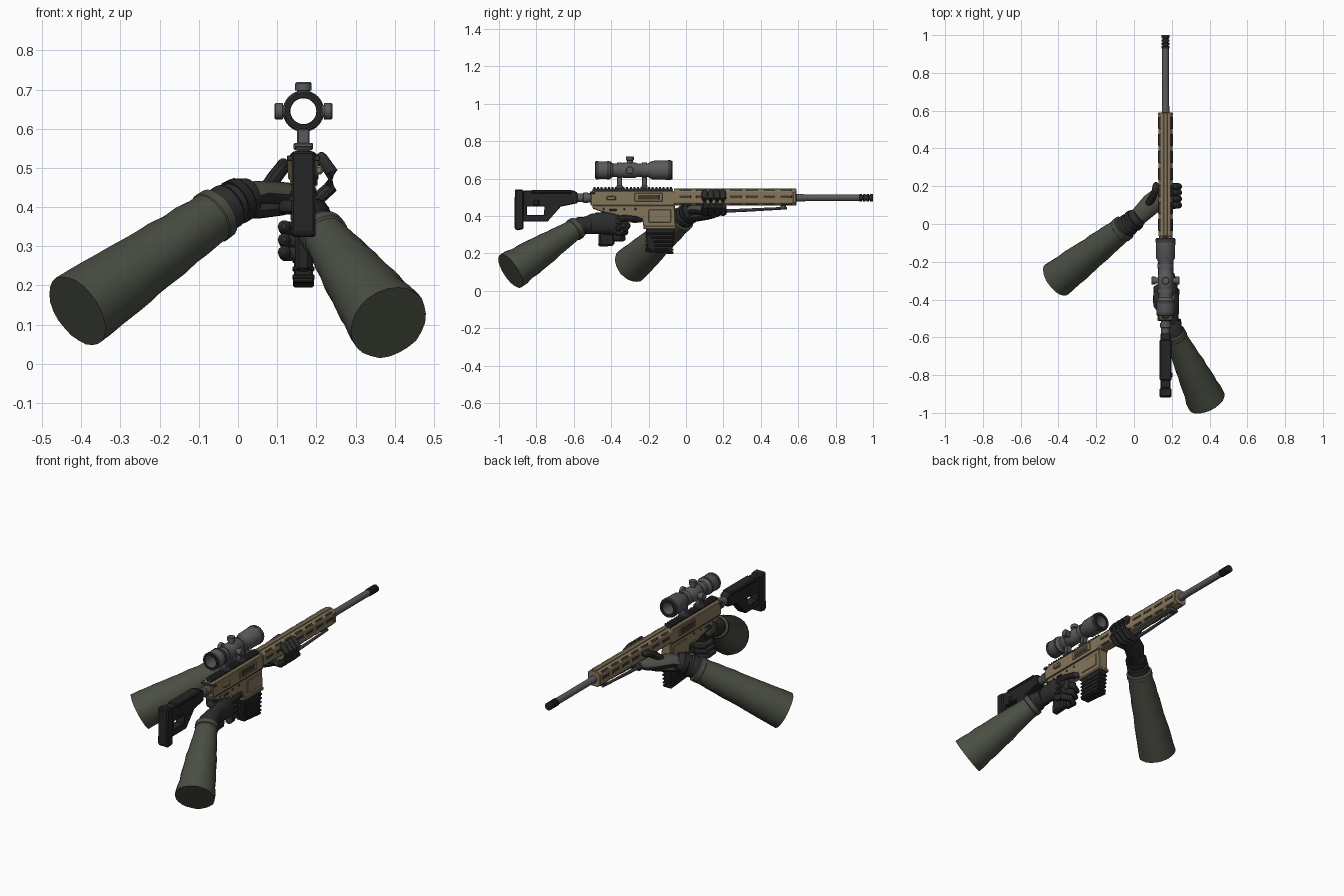
import bpy, bmesh, math, random
from mathutils import Vector, Matrix

random.seed(4)
cube = bpy.data.objects.get("Cube")
if cube:
    bpy.data.objects.remove(cube)
X = 0.167  # rifle centre line


def material(name, r, g, b):
    m = bpy.data.materials.new(name)
    m.use_nodes = True
    m.diffuse_color = (r, g, b, 1)
    m.node_tree.nodes["Principled BSDF"].inputs["Base Color"].default_value = (r, g, b, 1)
    return m


TAN = material("tan", .235, .18, .105)
OLIVE = material("olive cloth", .068, .077, .056)
GREY = material("metal grey", .1, .1, .108)
BLACK = material("black polymer", .018, .018, .019)
GLOVE = material("glove black", .026, .026, .027)
SLOT = material("dark slot", .05, .043, .032)
RAIL = material("rail grey", .045, .05, .046)


def finish(name, bm, mat, bevel=0.0, smooth=True):
    bmesh.ops.recalc_face_normals(bm, faces=bm.faces)
    me = bpy.data.meshes.new(name)
    bm.to_mesh(me)
    bm.free()
    me.materials.append(mat)
    if smooth:
        me.shade_smooth()
        me.set_sharp_from_angle(angle=math.radians(35))
    ob = bpy.data.objects.new(name, me)
    bpy.context.collection.objects.link(ob)
    if bevel:
        mod = ob.modifiers.new("bevel", "BEVEL")
        mod.width, mod.segments = bevel, 1
    return ob


def box(name, centre, size, mat, bevel=0.003):
    bm = bmesh.new()
    m = Matrix.Translation(centre) @ Matrix.Diagonal((*size, 1))
    bmesh.ops.create_cube(bm, size=1, matrix=m)
    return finish(name, bm, mat, bevel, False)


def prism(name, pts, axis, lo, hi, mat, bevel=0.004):
    """Extrude an outline along x (points are y, z) or y (points are x, z)."""
    bm = bmesh.new()
    put = (lambda p, t: (t, *p)) if axis == "x" else (lambda p, t: (p[0], t, p[1]))
    a = [bm.verts.new(put(p, lo)) for p in pts]
    b = [bm.verts.new(put(p, hi)) for p in pts]
    bm.faces.new(a)
    bm.faces.new(b)
    for i in range(len(a)):
        j = (i + 1) % len(a)
        bm.faces.new((a[i], a[j], b[j], b[i]))
    return finish(name, bm, mat, bevel, False)


def loft(bm, rings, loop=False):
    n = len(rings[0])
    pairs = list(zip(rings, rings[1:])) + ([(rings[-1], rings[0])] if loop else [])
    for p, q in pairs:
        for i in range(n):
            j = (i + 1) % n
            bm.faces.new((p[i], p[j], q[j], q[i]))
    if not loop:
        bm.faces.new(rings[0])
        bm.faces.new(rings[-1])


def lathe(name, profile, z, mat, loop=False, sides=24):
    """Turn (y, radius) points about a line along y."""
    bm = bmesh.new()
    turns = [math.tau * i / sides for i in range(sides)]
    loft(bm, [[bm.verts.new((X + r * math.cos(t), y, z + r * math.sin(t))) for t in turns]
              for y, r in profile], loop)
    return finish(name, bm, mat)


def tube(name, pts, radii, mat, sides=12, flat=1.0, up=(0, 0, 1), jitter=0.0, tip=False):
    """Loft rings along a path; flat squashes them along the up direction."""
    pts, radii = [Vector(p) for p in pts], list(radii)
    if tip:
        d = (pts[-1] - pts[-2]).normalized()
        r = radii[-1]
        pts += [pts[-1] + d * r * .6, pts[-1] + d * r * .9]
        radii += [r * .8, r * .4]
    bm, rings = bmesh.new(), []
    for k, p in enumerate(pts):
        d = (pts[min(k + 1, len(pts) - 1)] - pts[max(k - 1, 0)]).normalized()
        v = Vector(up)
        v = (v - d * v.dot(d)).normalized()
        u = d.cross(v)
        ring = []
        for i in range(sides):
            t = math.tau * i / sides
            r = radii[k] * (1 + random.uniform(-jitter, jitter))
            ring.append(bm.verts.new(p + u * r * math.cos(t) + v * r * flat * math.sin(t)))
        rings.append(ring)
    loft(bm, rings)
    return finish(name, bm, mat)


# Barrel and muzzle brake
lathe("barrel", [(-.05, .022), (.62, .02), (.64, .018), (.94, .018)], .497, GREY)
brake = [(.925, .014)]
for k in range(4):
    y = .93 + k * .018
    brake += [(y, .021), (y + .011, .021), (y + .012, .015), (y + .017, .015)]
lathe("muzzle_brake", brake[:-2] + [(1.0, .021)], .497, BLACK)

# Handguard with rows of slots
hw, c = .037, .014
guard = [(X + sx * a, .5 + sz * b) for sx, sz, a, b in (
    (-1, -1, hw - c, .043), (1, -1, hw - c, .043), (1, -1, hw, .043 - c), (1, 1, hw, .043 - c),
    (1, 1, hw - c, .043), (-1, 1, hw - c, .043), (-1, 1, hw, .043 - c), (-1, -1, hw, .043 - c))]
prism("handguard", guard, "y", -.065, .59, TAN, .002)
box("handguard_top_rail", (X, .262, .544), (.022, .65, .008), TAN, .002)
for k in range(7):
    y = -.005 + k * .09
    for s in (-1, 1):
        box("side_slot", (X + s * hw, y, .503), (.004, .062, .014), SLOT, .001)
        for v in (-1, 1):
            slot = box("corner_slot", (0, 0, 0), (.003, .062, .011), SLOT, .001)
            slot.location = (X + s * (hw - c / 2), y, .5 + v * (.043 - c / 2))
            slot.rotation_euler.y = -s * v * math.pi / 4
box("handguard_end_band", (X, .58, .5), (.078, .018, .06), TAN)

# Folded support legs under the handguard
for s in (-1, 1):
    tube("support_leg", [(X + s * .018, .08, .422), (X + s * .018, .3, .43), (X + s * .018, .54, .442)],
         [.009, .009, .007], GREY, 8)
box("support_leg_bracket", (X, .52, .449), (.045, .03, .025), RAIL)

# Receiver and its small parts
prism("upper_receiver", [(-.51, .455), (-.06, .455), (-.06, .525), (-.07, .535), (-.5, .535), (-.51, .525)],
      "x", X - .034, X + .034, TAN)
prism("lower_receiver", [(-.5, .458), (-.06, .458), (-.055, .33), (-.225, .33), (-.235, .385),
                         (-.36, .4), (-.46, .425), (-.5, .44)], "x", X - .029, X + .029, TAN)
box("magwell_rim", (X, -.14, .338), (.068, .175, .016), TAN)
for s in (-1, 1):
    box("receiver_seam", (X + s * .034, -.28, .458), (.003, .43, .005), SLOT, 0)
    box("port_frame", (X + s * .034, -.2, .5), (.01, .15, .045), TAN)
    box("ejection_port", (X + s * .039, -.2, .5), (.004, .115, .026), SLOT, .001)
    box("magwell_panel", (X + s * .029, -.14, .4), (.008, .12, .07), TAN)
    box("selector", (X + s * .031, -.39, .432), (.012, .04, .01), RAIL)
    for y in (-.44, -.33, -.27):
        box("receiver_pin", (X + s * .029, y, .437), (.007, .01, .01), SLOT, .002)
box("forward_assist", (X + .04, -.4, .495), (.02, .05, .022), TAN, .005)
box("charging_handle", (X, -.5, .525), (.085, .025, .014), RAIL)
tube("trigger_guard", [(X, -.38, .4), (X, -.35, .372), (X, -.26, .37), (X, -.23, .39)], [.007] * 4, TAN, 8)
tube("trigger", [(X, -.31, .41), (X, -.3, .39), (X, -.29, .375)], [.006, .005, .004], BLACK, 8)

# Sighting rail
box("rail_base", (X, -.285, .54), (.03, .43, .014), RAIL)
for k in range(22):
    box("rail_tooth", (X, -.49 + k * .0195, .55), (.042, .011, .011), RAIL, .002)

# Magazine
prism("magazine", [(-.215, .335), (-.06, .335), (-.075, .197), (-.21, .212)], "x", X - .024, X + .024, BLACK)
for k in range(5):
    prism("magazine_rib", [(-.217, .312 - k * .021), (-.058 - k * .002, .312 - k * .022),
                           (-.06 - k * .002, .302 - k * .022), (-.217, .302 - k * .021)],
          "x", X - .028, X + .028, BLACK, .002)
prism("magazine_floor", [(-.218, .222), (-.066, .209), (-.068, .195), (-.218, .208)], "x", X - .027, X + .027, BLACK)

# Pistol grip
prism("pistol_grip", [(-.46, .425), (-.36, .41), (-.385, .24), (-.47, .235)], "x", X - .021, X + .021, BLACK, .01)

# Buffer tube and stock around an open window
lathe("buffer_tube", [(-.62, .023), (-.55, .023), (-.548, .029), (-.525, .029), (-.523, .025), (-.5, .025)], .497, GREY)
wide = (X - .026, X + .026)
prism("stock_beam", [(-.87, .45), (-.67, .45), (-.58, .468), (-.58, .525), (-.6, .535), (-.87, .535)], "x", *wide, BLACK)
prism("stock_lower_beam", [(-.87, .37), (-.74, .37), (-.755, .405), (-.87, .405)], "x", *wide, BLACK, .002)
prism("stock_strut", [(-.765, .37), (-.74, .37), (-.665, .455), (-.755, .455)], "x", *wide, BLACK, .002)
prism("stock_rear_post", [(-.87, .37), (-.85, .37), (-.85, .46), (-.87, .46)], "x", *wide, BLACK, .002)
prism("butt_pad", [(-.918, .335), (-.905, .322), (-.868, .33), (-.868, .54), (-.915, .543)],
      "x", X - .031, X + .031, BLACK, .006)
box("cheek_rest", (X, -.72, .53), (.062, .22, .02), BLACK, .006)
box("stock_knob", (X + .03, -.8, .47), (.012, .03, .03), BLACK, .005)

# Hollow scope, rings and turrets
SZ = .645
outer = [(-.485, .044), (-.48, .047), (-.405, .047), (-.39, .036), (-.345, .036), (-.335, .041), (-.27, .041),
         (-.26, .036), (-.205, .036), (-.18, .05), (-.08, .052), (-.075, .048)]
lathe("scope_body", outer + [(-.075, .038), (-.2, .033), (-.4, .033), (-.485, .036)], SZ, GREY, True, 32)
for y, r in ((-.475, .049), (-.415, .049), (-.09, .053)):
    lathe("scope_band", [(y - .007, r), (y + .007, r), (y + .007, .043), (y - .007, .043)], SZ, RAIL, True, 32)
for lo, r in ((-.4865, .046), (-.0785, .05)):
    lathe("scope_rim", [(lo, r), (lo + .005, r), (lo + .005, .034), (lo, .034)], SZ, BLACK, True, 32)
for d in ((0, 0, 1), (1, 0, 0), (-1, 0, 0)):
    o, v = Vector((X, -.3, SZ)), Vector(d)
    tube("turret", [o + v * t for t in (.037, .052, .053, .071, .074)], [.016, .016, .021, .021, .018], GREY, 16, up=(0, 1, 0))
for y in (-.355, -.222):
    lathe("scope_ring", [(y - .014, .042), (y + .014, .042), (y + .014, .0345), (y - .014, .0345)], SZ, GREY, True)
    box("ring_post", (X, y, .583), (.032, .026, .055), GREY)
    box("ring_clamp", (X, y, .555), (.05, .034, .018), GREY)


def sleeve(name, a, b, r0, r1):
    a, b, n = Vector(a), Vector(b), 11
    pts = [a.lerp(b, k / n) for k in range(n + 1)]
    radii = [r0 + (r1 - r0) * k / n + random.uniform(-.002, .003) for k in range(n + 1)]
    tube(name, pts, radii, OLIVE, 24, jitter=.018)
    d = (b - a).normalized()
    tube(name + "_hem", [b - d * .025, b - d * .02, b + d * .005, b + d * .01],
         [r1, r1 + .006, r1 + .005, r1 - .006], OLIVE, 24)


def digits(name, paths, radius):
    for p in paths:
        tube(name, p, [radius * (1.08 - .06 * k) for k in range(len(p))], GLOVE, 10, tip=True)


# Right arm and gripping hand
sleeve("rear_sleeve", (.385, -.938, .105), (.215, -.585, .335), .104, .056)
tube("rear_cuff", [(.222, -.605, .325), (.21, -.56, .345), (.207, -.545, .349), (.203, -.51, .355)],
     [.05, .053, .046, .046], GLOVE, 16)
tube("rear_hand", [(.208, -.55, .345), (.203, -.5, .358), (.203, -.43, .362), (.205, -.37, .352), (.203, -.335, .345)],
     [.042, .054, .06, .054, .034], GLOVE, 14, .62, (1, 0, 0), tip=True)
digits("rear_finger", [[(.215, -.39, z), (.212, -.335 - s, z - .004), (.165, -.315 - s, z - .008),
                        (.12, -.34 - s, z - .01), (.118, -.39 - s, z - .005)]
                       for z, s in ((.355, 0), (.322, .012), (.29, .026))], .02)
digits("rear_trigger_finger", [[(.215, -.38, .385), (.212, -.32, .388), (.2, -.27, .383), (.175, -.245, .38)]], .017)
digits("rear_thumb", [[(.195, -.475, .385), (.155, -.475, .4), (.122, -.43, .4), (.12, -.37, .398)]], .02)
for z in (.365, .335, .305):
    box("rear_knuckle_pad", (.23, -.36, z), (.02, .04, .024), GLOVE, .007)

# Left arm and supporting hand
sleeve("fore_sleeve", (-.41, -.295, .135), (-.055, -.022, .382), .1, .064)
tube("fore_cuff", [(-.07, -.033, .374), (-.025, 0, .403), (-.02, .004, .406), (.01, .027, .422), (.03, .043, .43)],
     [.058, .06, .052, .054, .046], GLOVE, 16)
tube("fore_cuff_strap", [(-.012, .01, .41), (-.01, .012, .411), (.008, .026, .421), (.01, .028, .422)],
     [.05, .059, .058, .05], BLACK, 16)
hand = tube("fore_hand", [(.01, .027, .425), (.045, .06, .436), (.09, .105, .432), (.14, .14, .425), (.19, .155, .424)],
            [.046, .05, .056, .058, .048], GLOVE, 16, .62)
hand.data.materials.append(OLIVE)
for f in hand.data.polygons:
    f.material_index = int(f.normal.z > .25)
digits("fore_finger", [[(.15, y, .42), (.2, y, .418), (.236, y, .45), (.238, y, .49), (.213, y, .525)]
                       for y in (.1, .133, .166, .198)], .0195)
digits("fore_thumb", [[(.07, .1, .44), (.095, .135, .478), (.112, .175, .5), (.116, .205, .508)]], .019)
tube("fore_palm_pad", [(.0, .02, .39), (.05, .06, .392), (.11, .11, .4), (.15, .14, .405)],
     [.03, .036, .036, .03], GLOVE, 12, .6)
